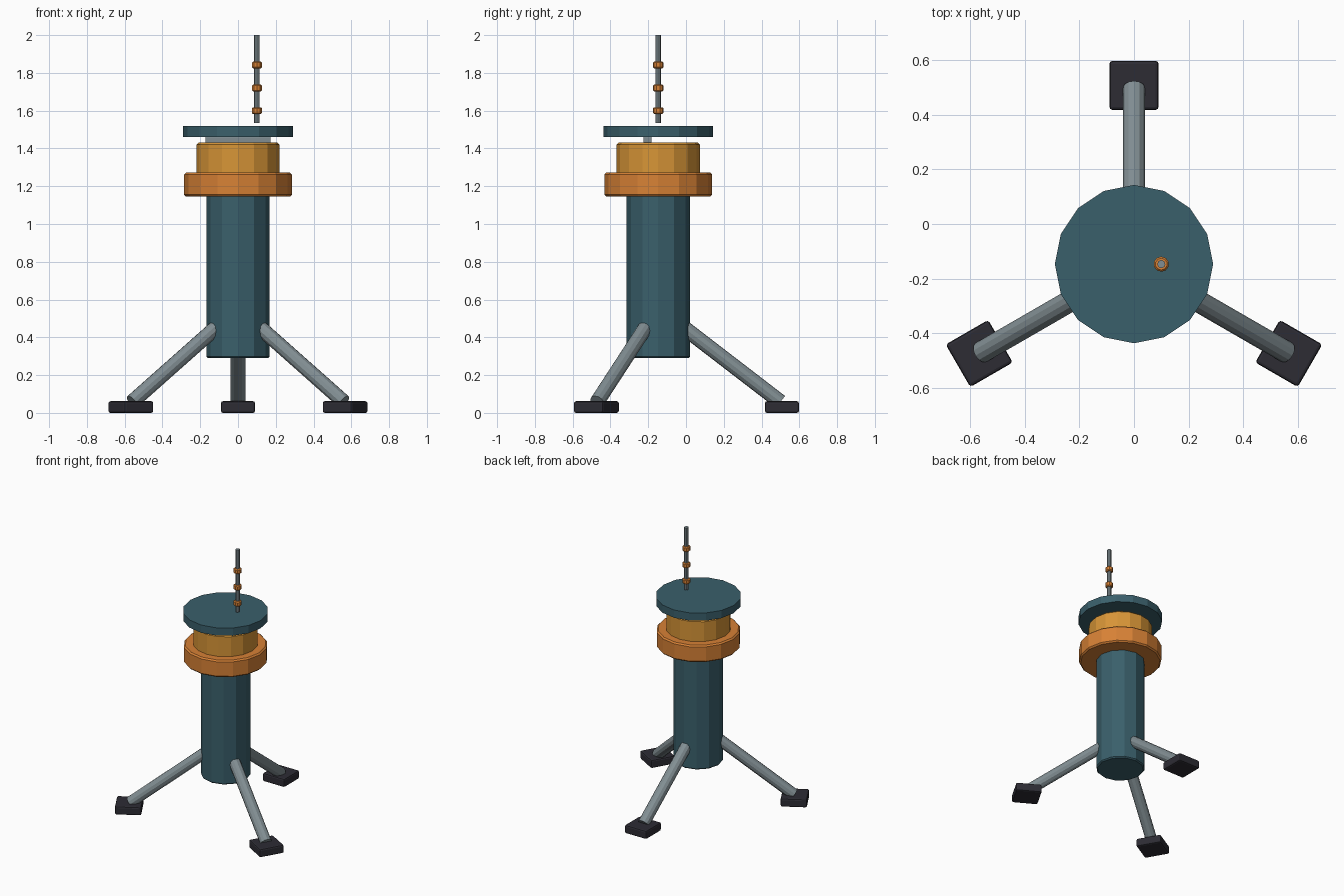
import bpy, math
from mathutils import Vector

if "Cube" in bpy.data.objects:
    bpy.data.objects.remove(bpy.data.objects["Cube"])

AXIS = Vector((0, -0.147, 0))  # vertical axis of the body


def material(name, rgb):
    m = bpy.data.materials.new(name)
    m.diffuse_color = (*rgb, 1)
    m.use_nodes = True
    m.node_tree.nodes["Principled BSDF"].inputs["Base Color"].default_value = m.diffuse_color
    return m


TEAL = material("teal", (0.042, 0.115, 0.147))
ORANGE = material("orange", (0.68, 0.22, 0.036))
AMBER = material("amber", (0.68, 0.30, 0.038))
STEEL = material("steel", (0.22, 0.27, 0.29))
RUBBER = material("dark rubber", (0.026, 0.025, 0.034))


def finish(name, mat, bevel, segments=1):
    ob = bpy.context.object
    ob.name = name
    ob.data.materials.append(mat)
    if bevel:
        mod = ob.modifiers.new("bevel", "BEVEL")
        mod.width = bevel
        mod.segments = segments
        mod.limit_method = "ANGLE"
        mod.angle_limit = math.radians(50)
    return ob


def rod(name, a, b, r, sides, mat, bevel=0):
    a, b = Vector(a), Vector(b)
    d = b - a
    bpy.ops.mesh.primitive_cylinder_add(
        vertices=sides, radius=r, depth=d.length, location=(a + b) / 2,
        rotation=d.to_track_quat("Z", "Y").to_euler())
    return finish(name, mat, bevel)


def drum(name, r, z0, z1, sides, mat, bevel=0, x=0):
    c = AXIS + Vector((x, 0, 0))
    bpy.ops.mesh.primitive_cylinder_add(
        vertices=sides, radius=r, depth=z1 - z0,
        location=c + Vector((0, 0, (z0 + z1) / 2)))
    return finish(name, mat, bevel)


def box(name, loc, size, mat, bevel, turn=0):
    bpy.ops.mesh.primitive_cube_add(size=1, location=loc, rotation=(0, 0, turn))
    ob = bpy.context.object
    ob.scale = size
    bpy.ops.object.transform_apply(location=False, rotation=False, scale=True)
    return finish(name, mat, bevel, 2)


# Stacked body
drum("body", 0.168, 0.29, 1.16, 12, TEAL, 0.008)
drum("collar", 0.285, 1.145, 1.272, 16, ORANGE, 0.01)
drum("lamp_housing", 0.22, 1.26, 1.432, 16, AMBER, 0.012)
drum("top_disc", 0.29, 1.46, 1.518, 16, TEAL)

# Bar between housing and disc
box("support_bar", (0, -0.204, 1.44), (0.345, 0.042, 0.044), STEEL, 0.003)

# Antenna with three rings
drum("antenna", 0.015, 1.535, 2.0, 8, STEEL, 0, 0.1)
for i, z in enumerate((1.6, 1.72, 1.842)):
    drum(f"antenna_ring_{i + 1}", 0.028, z - 0.018, z + 0.018, 10, ORANGE, 0.006, 0.1)

# Three splayed legs with square feet
for i, deg in enumerate((90, 210, 330)):
    t = math.radians(deg)
    out = Vector((math.cos(t), math.sin(t), 0))
    rod(f"leg_{i + 1}", AXIS + out * 0.12 + Vector((0, 0, 0.463)),
        AXIS + out * 0.647 + Vector((0, 0, 0.058)), 0.04, 12, STEEL)
    box(f"foot_{i + 1}", AXIS + out * 0.655 + Vector((0, 0, 0.031)),
        (0.18, 0.18, 0.062), RUBBER, 0.011, t)
